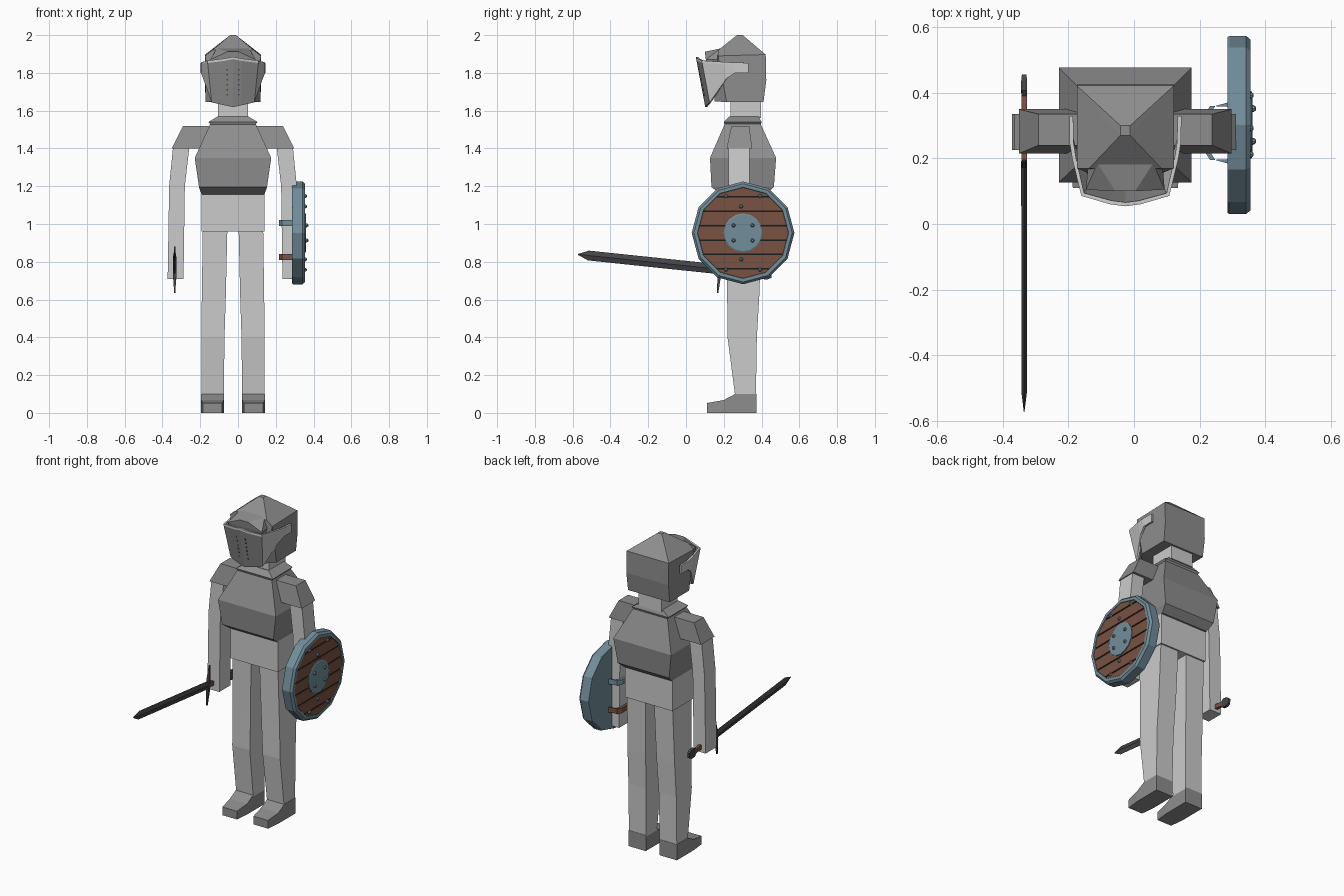
import bpy, bmesh, math
from mathutils import Vector, Matrix

cube = bpy.data.objects.get("Cube")
if cube:
    bpy.data.objects.remove(cube, do_unlink=True)

CX = -0.0265            # the figure's mirror plane
SY, SZ = 0.302, 0.953   # shield centre


def material(name, r, g, b):
    m = bpy.data.materials.new(name)
    m.use_nodes = True
    m.diffuse_color = (r, g, b, 1)
    bsdf = m.node_tree.nodes["Principled BSDF"]
    bsdf.inputs["Base Color"].default_value = (r, g, b, 1)
    bsdf.inputs["Roughness"].default_value = 0.8
    return m


CLOTH = material("pale grey", 0.6, 0.6, 0.6)
PLATE = material("plate grey", 0.27, 0.27, 0.27)
STEEL = material("dark steel", 0.06, 0.06, 0.065)
BLUE = material("blue grey metal", 0.17, 0.27, 0.33)
WOOD = material("brown wood", 0.19, 0.085, 0.055)
BLACK = material("black gap", 0.01, 0.01, 0.01)


def finish(name, bm, *mats):
    bmesh.ops.recalc_face_normals(bm, faces=bm.faces)
    me = bpy.data.meshes.new(name)
    bm.to_mesh(me)
    bm.free()
    ob = bpy.data.objects.new(name, me)
    bpy.context.scene.collection.objects.link(ob)
    for m in mats:
        me.materials.append(m)
    return ob


def loft(name, mat, rings):
    """Skin a row of matching rings and cap both ends."""
    bm = bmesh.new()
    rows = [[bm.verts.new(p) for p in ring] for ring in rings]
    n = len(rows[0])
    for a, b in zip(rows, rows[1:]):
        for i in range(n):
            j = (i + 1) % n
            bm.faces.new((a[i], a[j], b[j], b[i]))
    bm.faces.new(rows[0])
    bm.faces.new(rows[-1])
    return finish(name, bm, mat)


def hull(name, mat, points):
    bm = bmesh.new()
    for p in points:
        bm.verts.new(p)
    bmesh.ops.convex_hull(bm, input=bm.verts)
    bmesh.ops.dissolve_limit(bm, angle_limit=0.02, verts=bm.verts, edges=bm.edges)
    return finish(name, bm, mat)


def flat(x0, x1, y0, y1, z):
    return [(x0, y0, z), (x1, y0, z), (x1, y1, z), (x0, y1, z)]


def wide(half, y0, y1, z):
    return flat(CX - half, CX + half, y0, y1, z)


def ngon(x, r, n=12, cy=SY, cz=SZ):
    turn = [2 * math.pi * i / n for i in range(n)]
    return [(x, cy + r * math.cos(t), cz + r * math.sin(t)) for t in turn]


# Trunk
loft("hips", CLOTH, [wide(0.166, 0.2, 0.41, 0.96), wide(0.166, 0.2, 0.41, 1.17)])
loft("breastplate", PLATE, [wide(0.166, 0.19, 0.42, 1.155), wide(0.18, 0.135, 0.465, 1.195),
                            wide(0.2025, 0.127, 0.477, 1.35), wide(0.12, 0.205, 0.395, 1.53)])
loft("collar", PLATE, [wide(0.118, 0.205, 0.395, 1.525), wide(0.13, 0.2, 0.4, 1.54),
                       wide(0.08, 0.23, 0.385, 1.57)])
loft("neck", CLOTH, [wide(0.08, 0.235, 0.398, 1.56), wide(0.08, 0.235, 0.398, 1.66)])

# Limbs, one set on each side
for side, s in (("right", -1), ("left", 1)):
    def limb(x0, x1, y0, y1, z):
        return flat(CX + s * x0, CX + s * x1, y0, y1, z)

    def slab(x0, x1, y, z):
        a, b = CX + s * x0, CX + s * x1
        return [(a, y, 0), (b, y, 0), (b, y, z), (a, y, z)]

    loft(side + "_leg", CLOTH, [limb(0.0485, 0.168, 0.26, 0.37, 0.09),
                                limb(0.045, 0.168, 0.22, 0.375, 0.4),
                                limb(0.038, 0.165, 0.218, 0.388, 0.62),
                                limb(0.03, 0.16, 0.21, 0.4, 0.965)])
    loft(side + "_boot", PLATE, [slab(0.058, 0.16, 0.11, 0.052), slab(0.0485, 0.17, 0.2, 0.068),
                                 slab(0.0485, 0.17, 0.26, 0.1), slab(0.0485, 0.17, 0.372, 0.1)])
    loft(side + "_arm", CLOTH, [limb(0.262, 0.346, 0.225, 0.335, 0.71),
                                limb(0.255, 0.338, 0.225, 0.335, 1.2),
                                limb(0.232, 0.318, 0.225, 0.335, 1.4),
                                limb(0.2, 0.28, 0.235, 0.335, 1.47)])
    loft(side + "_shoulder_guard", PLATE, [limb(0.175, 0.324, 0.215, 0.35, 1.4),
                                           limb(0.11, 0.265, 0.24, 0.335, 1.518)])

# Helmet: box with a pointed roof and a raised brow
hull("helmet", PLATE, [(CX + s * x, y, z) for s in (-1, 1) for x, y, z in (
    (0.146, 0.41, 1.645), (0.146, 0.215, 1.645), (0.1, 0.15, 1.65),
    (0.148, 0.425, 1.76), (0.148, 0.422, 1.897), (0.148, 0.17, 1.89),
    (0.11, 0.17, 1.92), (0.015, 0.27, 2.0), (0.015, 0.3, 2.0))])
hull("brow", PLATE, [(CX + s * x, y, z) for s in (-1, 1) for x, y, z in (
    (0.085, 0.185, 1.93), (0.112, 0.2, 1.87), (0.12, 0.105, 1.87),
    (0.03, 0.1, 1.912), (0.1, 0.12, 1.8))])

# Visor: columns of (half width, depth) at the top edge and at the bottom edge
TOP = [(0.165, 0.33, 1.853), (0.164, 0.25, 1.855), (0.156, 0.2, 1.858),
       (0.13, 0.09, 1.865), (0.045, 0.066, 1.876), (0, 0.06, 1.885)]
LOW = [(0.165, 0.33, 1.8), (0.164, 0.26, 1.8), (0.152, 0.215, 1.77),
       (0.11, 0.13, 1.645), (0.045, 0.115, 1.63), (0, 0.108, 1.62)]


def both_sides(half):
    pts = [(-x, y, z) for x, y, z in half] + half[-2::-1]
    return [Vector((CX + x, y, z)) for x, y, z in pts]


top, low = both_sides(TOP), both_sides(LOW)
rim = [p - Vector((0, 0, 0.012)) for p in top]
bm = bmesh.new()
rows = [[bm.verts.new(p) for p in row] for row in (top, rim, low)]
for r in (0, 1):
    for i in range(len(top) - 1):
        f = bm.faces.new((rows[r][i], rows[r][i + 1], rows[r + 1][i + 1], rows[r + 1][i]))
        f.material_index = int(r == 1 and 3 <= i <= 6)   # front panel under the rim
visor = finish("visor", bm, CLOTH, PLATE)
mod = visor.modifiers.new("thickness", 'SOLIDIFY')
mod.thickness = 0.012
mod.offset = 0

# Breathing holes down the visor front
for s in (-1, 1):
    for i in range(6):
        p = Vector((0.03, 0.064, 1.86)).lerp(Vector((0.03, 0.11, 1.64)), 0.2 + 0.12 * i)
        x, y, z = CX + s * p.x, p.y, p.z
        loft("breathing_hole", STEEL, [flat(x - 0.004, x + 0.004, y - 0.008, y + 0.004, z + d)
                                       for d in (-0.004, 0.004)])

# Shield body with a rim around a recessed face
loft("shield_rim", BLUE, [ngon(x, r) for x, r in (
    (0.285, 0.268), (0.292, 0.272), (0.342, 0.272), (0.355, 0.26), (0.355, 0.242), (0.346, 0.24))])
loft("shield_gap_backing", BLACK, [ngon(0.345, 0.24), ngon(0.348, 0.24)])

# Planks: slices of the face with narrow gaps between
cuts = [-0.25, -0.19, -0.114, -0.038, 0.038, 0.114, 0.19, 0.25]
bm = bmesh.new()
for lo, hi in zip(cuts, cuts[1:]):
    part = bmesh.new()
    part.faces.new([part.verts.new(p) for p in ngon(0.353, 0.24)])
    for edge, way in ((lo + 0.004, -1), (hi - 0.004, 1)):
        bmesh.ops.bisect_plane(part, geom=part.verts[:] + part.edges[:] + part.faces[:],
                               plane_co=(0, 0, SZ + edge), plane_no=(0, 0, way), clear_outer=True)
    for f in part.faces:
        bm.faces.new([bm.verts.new(v.co) for v in f.verts])
    part.free()
planks = finish("shield_planks", bm, WOOD)
for poly in planks.data.polygons:
    if poly.normal.x < 0:
        poly.flip()
mod = planks.modifiers.new("thickness", 'SOLIDIFY')
mod.thickness = 0.005

loft("shield_boss", BLUE, [ngon(0.346, 0.103, 16), ngon(0.358, 0.103, 16), ngon(0.361, 0.097, 16)])
studs = [(a, b, 0.36) for a in (-0.05, 0.05) for b in (-0.04, 0.04)]
studs += [(a, b, 0.352) for a in (-0.09, 0.09) for b in (-0.195, 0.195)]
studs += [(-0.01, b, 0.352) for b in (-0.14, 0.14)]
for a, b, x in studs:
    loft("shield_stud", BLUE, [ngon(x - 0.003, 0.011, 8, SY + a, SZ + b),
                               ngon(x + 0.006, 0.01, 8, SY + a, SZ + b),
                               ngon(x + 0.012, 0.005, 8, SY + a, SZ + b)])

# Straps looping from the shield around the forearm
for name, mat, z in (("upper_strap", BLUE, 1.005), ("lower_strap", WOOD, 0.825)):
    path = [(0.295, 0.19), (0.24, 0.195), (0.224, 0.22), (0.224, 0.335), (0.24, 0.36), (0.295, 0.365)]
    loft(name, mat, [[(x + dx, y, z + dz) for dx, dz in ((-0.008, -0.016), (0.008, -0.016),
                                                        (0.008, 0.016), (-0.008, 0.016))]
                     if 0 < i < 5 else
                     [(x, y + d * (1 if i else -1), z + dz) for d, dz in ((-0.008, -0.016), (0.008, -0.016),
                                                          (0.008, 0.016), (-0.008, 0.016))]
                     for i, (x, y) in enumerate(path)])


# Sword, built along y and tilted in the hand
def diamond(w, h, y):
    return [(-w, y, 0), (0, y, -h), (w, y, 0), (0, y, h)]


def bar(w, h, y):
    return [(-w, y, -h), (w, y, -h), (w, y, h), (-w, y, h)]


sword = [
    loft("sword_blade", STEEL, [diamond(0.001, 0.002, -0.757), diamond(0.008, 0.026, -0.7),
                                diamond(0.009, 0.026, 0)]),
    loft("sword_guard", STEEL, [flat(-w, w, -d, d, z) for w, d, z in (
        (0.003, 0.004, -0.125), (0.009, 0.009, -0.03), (0.009, 0.009, 0.03), (0.003, 0.004, 0.12))]),
    loft("sword_grip", WOOD, [bar(0.008, 0.014, 0), bar(0.008, 0.014, 0.22)]),
    loft("sword_pommel", STEEL, [bar(0.007, 0.016, 0.21), bar(0.009, 0.028, 0.225),
                                 bar(0.009, 0.028, 0.255), bar(0.007, 0.016, 0.275)])]
tilt = Matrix.Translation((-0.335, 0.18, 0.76)) @ Matrix.Rotation(math.radians(-6), 4, 'X')
for ob in sword:
    ob.data.transform(tilt)
